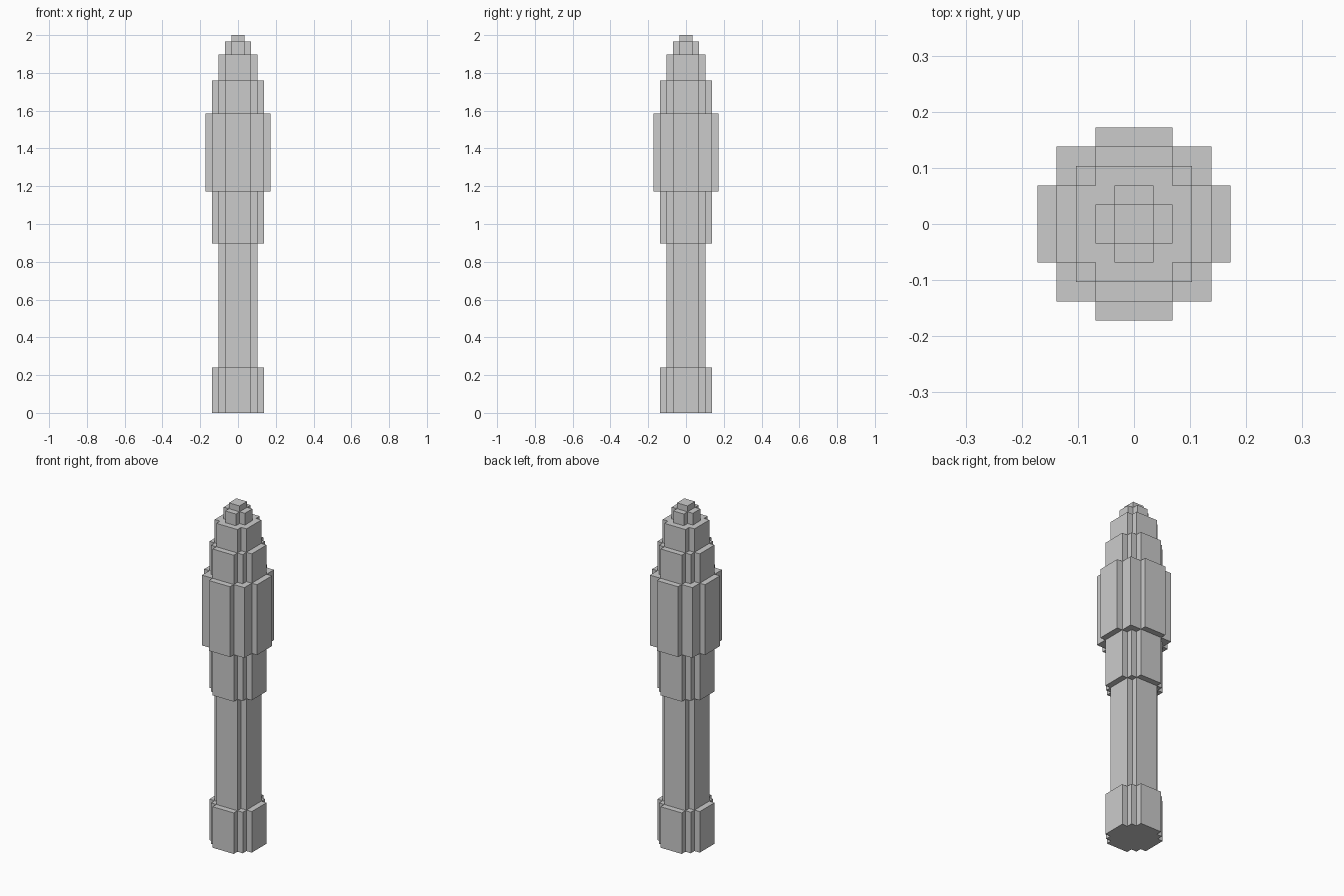
import bpy
import bmesh

cube = bpy.data.objects.get("Cube")
if cube:
    bpy.data.objects.remove(cube, do_unlink=True)

UNIT = 2 / 58  # one block

# Outer corners of one quarter of each cross-section, in blocks
WIDE = [(5, 2), (4, 4), (2, 5)]
MEDIUM = [(4, 2), (3, 3), (2, 4)]
NARROW = [(3, 2), (2, 3)]
SMALL = [(2, 1), (1, 2)]
TINY = [(1, 1)]


def stepped_outline(corners):
    """Join the outer corners with square notches and repeat the quarter four times."""
    quarter = []
    for i, (x, y) in enumerate(corners):
        quarter.append((x, y))
        if i + 1 < len(corners):
            quarter.append((corners[i + 1][0], y))
    outline = []
    for _ in range(4):
        outline += quarter
        quarter = [(-y, x) for x, y in quarter]
    return outline


def add_tier(name, corners, bottom, top):
    """Extrude a stepped cross-section between two heights given in blocks."""
    bm = bmesh.new()
    verts = [bm.verts.new((x * UNIT, y * UNIT, bottom * UNIT))
             for x, y in stepped_outline(corners)]
    base = bm.faces.new(verts)
    result = bmesh.ops.extrude_face_region(bm, geom=[base], use_keep_orig=True)
    raised = [v for v in result["geom"] if isinstance(v, bmesh.types.BMVert)]
    bmesh.ops.translate(bm, verts=raised, vec=(0, 0, (top - bottom) * UNIT))
    bmesh.ops.recalc_face_normals(bm, faces=bm.faces)
    mesh = bpy.data.meshes.new(name)
    bm.to_mesh(mesh)
    bm.free()
    obj = bpy.data.objects.new(name, mesh)
    bpy.context.collection.objects.link(obj)
    return obj


# Tiers stacked from the ground up: name, cross-section, top height
tiers = [
    ("base", MEDIUM, 7),
    ("shaft", NARROW, 26),
    ("lower_collar", MEDIUM, 34),
    ("main_body", WIDE, 46),
    ("upper_collar", MEDIUM, 51),
    ("neck", NARROW, 55),
    ("nose", SMALL, 57),
    ("tip", TINY, 58),
]
height = 0
for name, corners, top in tiers:
    add_tier(name, corners, height, top)
    height = top
